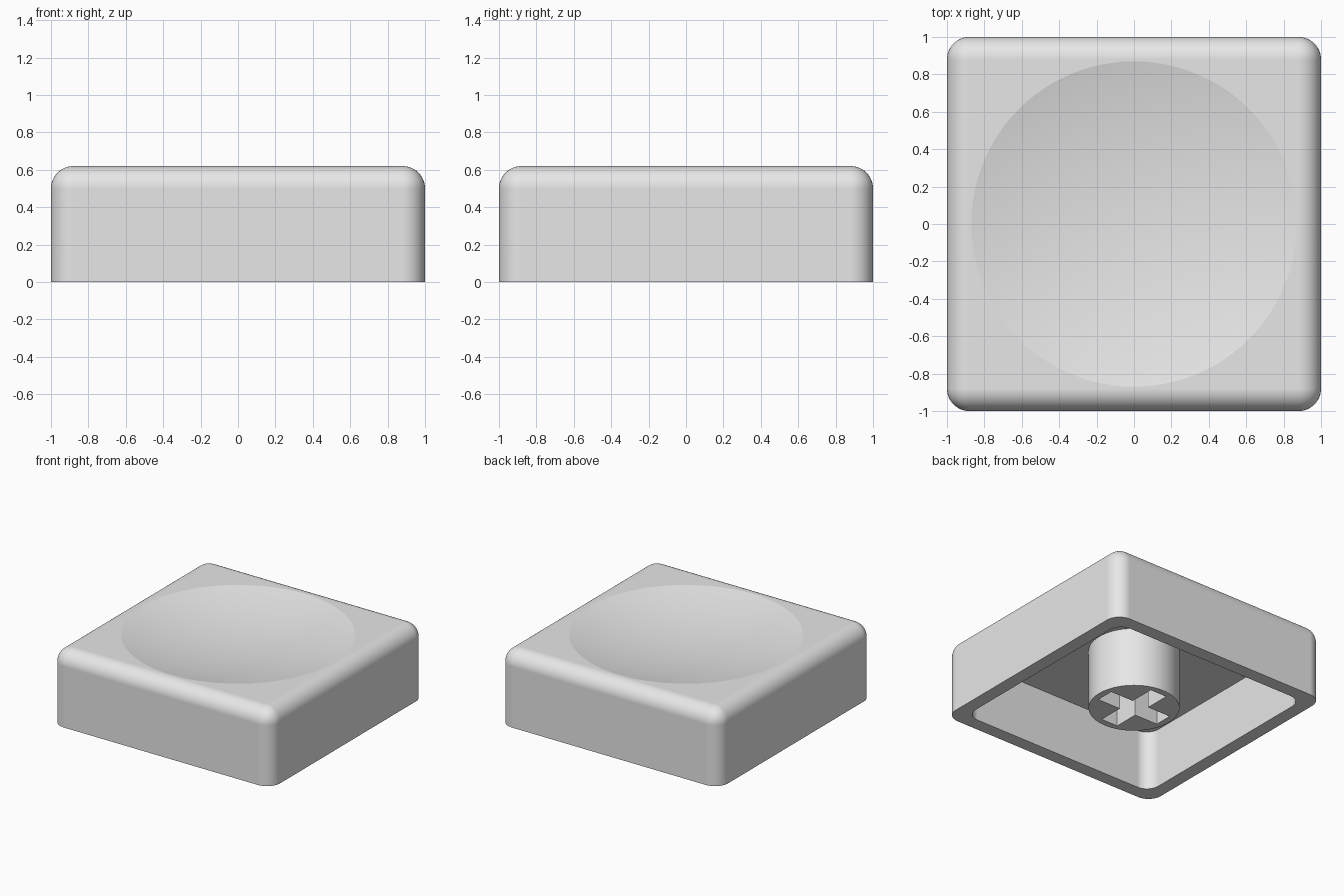
import bpy
import bmesh
from math import radians, sqrt, pi

old = bpy.data.objects.get("Cube")
if old:
    bpy.data.objects.remove(old, do_unlink=True)

HEIGHT = 0.62
CEILING = 0.49
DISH_RADIUS = 0.87
DISH_DEPTH = 0.1

grey = bpy.data.materials.new("light grey plastic")
grey.use_nodes = True
grey.diffuse_color = (0.8, 0.8, 0.8, 1)
grey.node_tree.nodes["Principled BSDF"].inputs["Base Color"].default_value = (0.8, 0.8, 0.8, 1)


def make_object(name, bm):
    bmesh.ops.recalc_face_normals(bm, faces=bm.faces)
    mesh = bpy.data.meshes.new(name)
    bm.to_mesh(mesh)
    bm.free()
    mesh.materials.append(grey)
    obj = bpy.data.objects.new(name, mesh)
    bpy.context.collection.objects.link(obj)
    return obj


def box(name, size, bottom, top, radius=0, round_top=False):
    """Box with optionally rounded upright edges and top edges."""
    bm = bmesh.new()
    bmesh.ops.create_cube(bm, size=1)
    for v in bm.verts:
        v.co.x *= size[0]
        v.co.y *= size[1]
        v.co.z = top if v.co.z > 0 else bottom
    if radius:
        middle = (bottom + top) / 2
        edges = []
        for e in bm.edges:
            low, high = sorted(v.co.z for v in e.verts)
            if high - low > 0.01 or (round_top and low > middle):
                edges.append(e)
        bmesh.ops.bevel(bm, geom=edges, offset=radius, segments=12,
                        profile=0.5, affect='EDGES')
    return make_object(name, bm)


def lathe(name, profile, steps):
    bm = bmesh.new()
    verts = [bm.verts.new((r, 0, z)) for r, z in profile]
    edges = [bm.edges.new(pair) for pair in zip(verts, verts[1:])]
    bmesh.ops.spin(bm, geom=verts + edges, cent=(0, 0, 0), axis=(0, 0, 1),
                   angle=2 * pi, steps=steps)
    bmesh.ops.remove_doubles(bm, verts=bm.verts, dist=1e-5)
    return make_object(name, bm)


def activate(obj):
    bpy.ops.object.select_all(action='DESELECT')
    obj.select_set(True)
    bpy.context.view_layer.objects.active = obj


def cut(obj, cutter):
    cutter.hide_render = True
    mod = obj.modifiers.new("cut", 'BOOLEAN')
    mod.operation = 'DIFFERENCE'
    mod.solver = 'EXACT'
    mod.object = cutter
    activate(obj)
    bpy.ops.object.modifier_apply(modifier=mod.name)
    bpy.data.objects.remove(cutter, do_unlink=True)


def finish(obj):
    activate(obj)
    bpy.ops.object.shade_smooth_by_angle(angle=radians(10))
    mod = obj.modifiers.new("weighted normals", 'WEIGHTED_NORMAL')
    mod.keep_sharp = True


# Rounded outer shell, hollow underneath
shell = box("cap_shell", (2, 2), 0, HEIGHT, 0.12, round_top=True)
cut(shell, box("cavity_cutter", (1.78, 1.78), -0.2, CEILING, 0.11))

# Shallow spherical finger dish in the top
ball = (DISH_RADIUS ** 2 + DISH_DEPTH ** 2) / (2 * DISH_DEPTH)
centre = HEIGHT - DISH_DEPTH + ball
arc = []
for i in range(21):
    r = 0.95 * i / 20
    arc.append((r, centre - sqrt(ball ** 2 - r ** 2)))
cut(shell, lathe("dish_cutter", arc + [(0.95, 1), (0, 1)], 96))
finish(shell)

# Round stem with a cross-shaped socket
stem = lathe("stem", [(0, 0), (0.34, 0), (0.34, 0.5), (0, 0.5)], 64)
for size in ((0.57, 0.15), (0.15, 0.57)):
    cut(stem, box("socket_cutter", size, -0.1, 0.38))
finish(stem)
